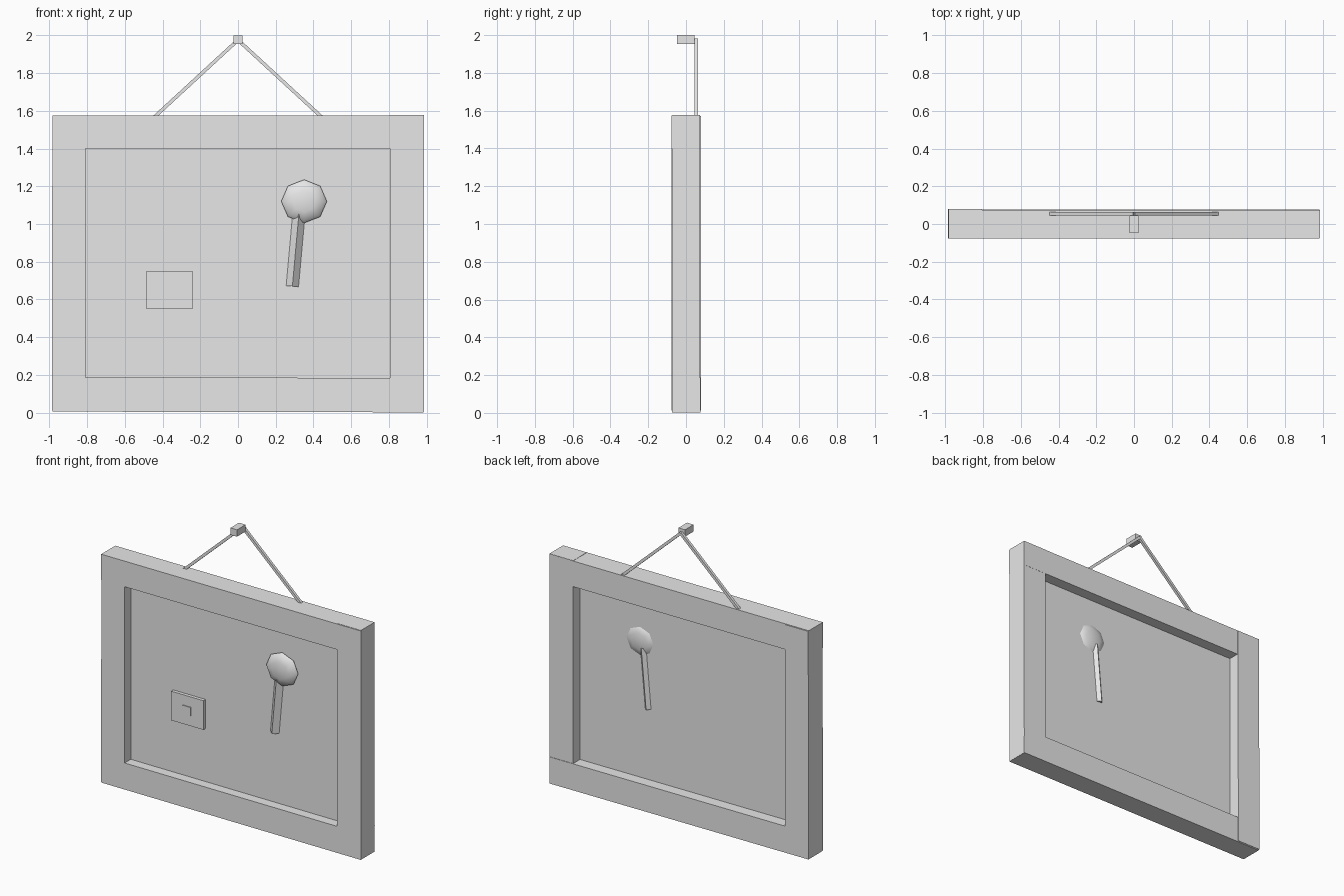
import bpy
import math
from mathutils import Vector

if "Cube" in bpy.data.objects:
    bpy.data.objects.remove(bpy.data.objects["Cube"])

grey = bpy.data.materials.new("plain grey")
grey.diffuse_color = (0.8, 0.8, 0.8, 1)
grey.use_nodes = True
grey.node_tree.nodes["Principled BSDF"].inputs["Base Color"].default_value = grey.diffuse_color


def finish(name):
    obj = bpy.context.object
    obj.name = name
    obj.data.materials.append(grey)
    return obj


def box(name, x, y, z, tilt=0.0):
    """Box from (min, max) ranges, tilted in the plane of the board."""
    bpy.ops.mesh.primitive_cube_add(
        size=1, location=[(a + b) / 2 for a, b in (x, y, z)], rotation=(0, tilt, 0))
    bpy.context.object.scale = [b - a for a, b in (x, y, z)]
    return finish(name)


def bar(name, start, end, radius, turn=math.pi / 4):
    """Square bar between two points; radius is measured to its corners."""
    a, b = Vector(start), Vector(end)
    d = b - a
    bpy.ops.mesh.primitive_cylinder_add(
        vertices=4, radius=radius, depth=d.length, location=(a + b) / 2,
        rotation=(0, math.atan2(d.x, d.z), 0))
    obj = finish(name)
    for v in obj.data.vertices:  # spin the section about the bar axis
        x, y = v.co.x, v.co.y
        v.co.x = x * math.cos(turn) - y * math.sin(turn)
        v.co.y = x * math.sin(turn) + y * math.cos(turn)
    return obj


# Frame boards, slightly uneven where they overlap
box("frame_left", (-0.985, -0.808), (-0.076, 0.080), (0.012, 1.572), 0.002)
box("frame_right", (0.805, 0.985), (-0.074, 0.074), (0.003, 1.577))
box("frame_top", (-0.984, 0.983), (-0.078, 0.075), (1.399, 1.575))
box("frame_bottom", (-0.983, 0.984), (-0.074, 0.077), (0.004, 0.186), 0.002)

# Thin board held in the middle of the frame
box("backing_panel", (-0.83, 0.83), (-0.007, -0.001), (0.16, 1.42))

# Small plate with a square button
box("plate", (-0.486, -0.242), (-0.03, -0.004), (0.55, 0.75))
box("plate_button", (-0.395, -0.335), (-0.036, -0.02), (0.62, 0.68))

# Flattened eight-sided head on a square handle
bpy.ops.mesh.primitive_uv_sphere_add(
    segments=8, ring_count=6, radius=1, location=(0.35, -0.02, 1.12),
    rotation=(math.pi / 2, 0, 0))
bpy.context.object.scale = (0.121, 0.115, 0.036)
head = finish("round_head")
bpy.ops.object.transform_apply(location=False, rotation=False, scale=True)
bpy.ops.object.shade_smooth_by_angle(angle=math.radians(50))
bar("handle", (0.288, -0.012, 0.67), (0.325, -0.012, 1.08), 0.033, 0)

# Hanging cords and the peg they loop behind
for side, label in ((-1, "left"), (1, "right")):
    bar("cord_" + label, (side * 0.445, 0.054, 1.565), (0, 0.054, 1.975), 0.013)
box("peg", (-0.025, 0.025), (-0.047, 0.046), (1.953, 2.0))
